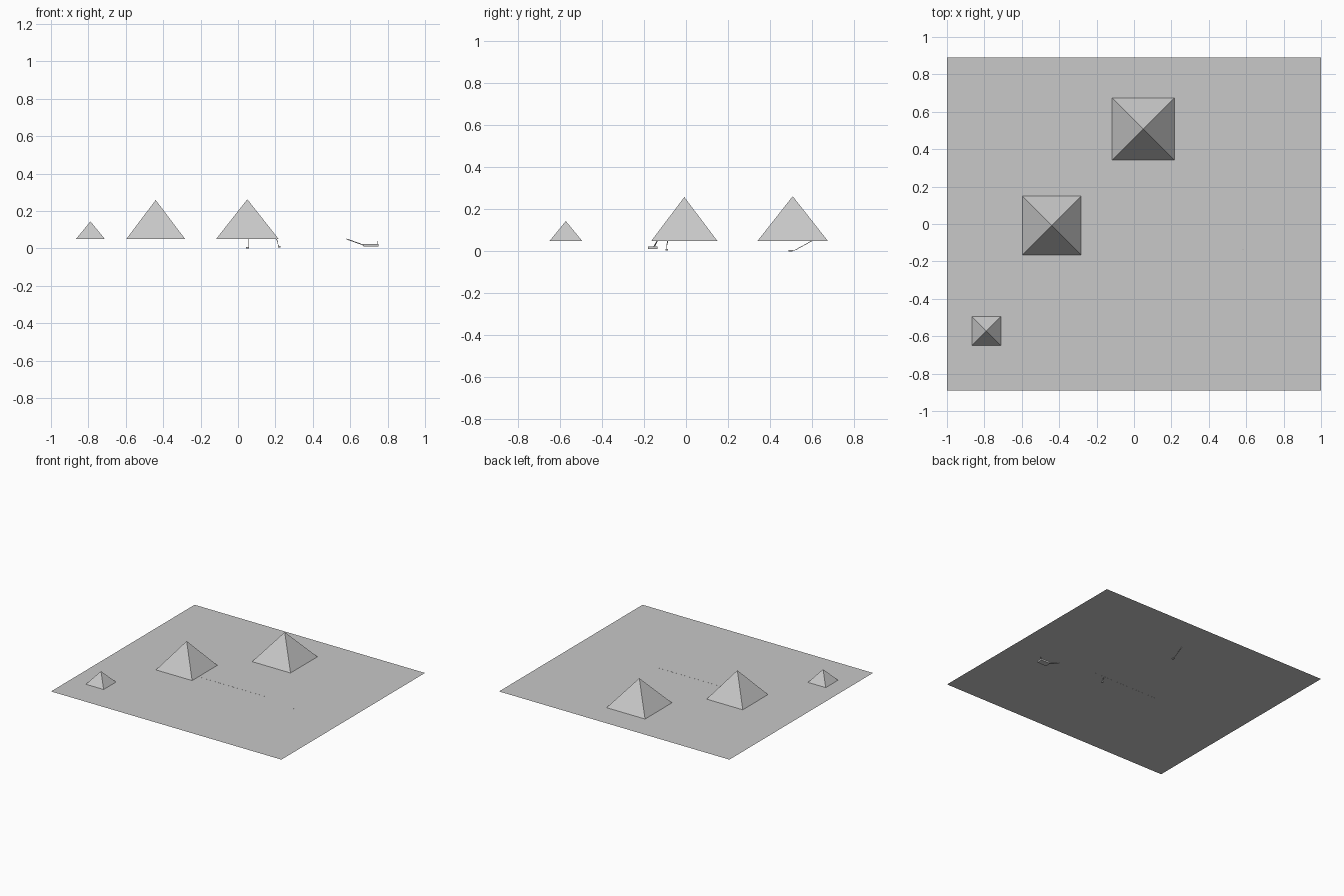
import bpy
import bmesh
from mathutils import Vector

if "Cube" in bpy.data.objects:
    bpy.data.objects.remove(bpy.data.objects["Cube"], do_unlink=True)

GROUND = 0.05

stone = bpy.data.materials.new("pale grey stone")
stone.use_nodes = True
GREY = (0.58, 0.58, 0.58, 1)
stone.diffuse_color = GREY
stone.node_tree.nodes["Principled BSDF"].inputs["Base Color"].default_value = GREY


def finish(name, bm):
    """Turn a bmesh into a named stone object."""
    mesh = bpy.data.meshes.new(name)
    bm.normal_update()
    bm.to_mesh(mesh)
    bm.free()
    mesh.materials.append(stone)
    obj = bpy.data.objects.new(name, mesh)
    bpy.context.collection.objects.link(obj)
    return obj


def box(name, low, high):
    low, high = Vector(low), Vector(high)
    bm = bmesh.new()
    bmesh.ops.create_cube(bm, size=1)
    bmesh.ops.scale(bm, vec=high - low, verts=bm.verts)
    bmesh.ops.translate(bm, vec=(low + high) / 2, verts=bm.verts)
    return finish(name, bm)


def pyramid(name, x, y, half, top):
    bm = bmesh.new()
    base = [bm.verts.new((x + sx * half, y + sy * half, GROUND))
            for sx, sy in ((-1, -1), (1, -1), (1, 1), (-1, 1))]
    peak = bm.verts.new((x, y, top))
    for i in range(4):
        bm.faces.new((base[i], base[(i + 1) % 4], peak))
    return finish(name, bm)


def passage(name, points, width=0.004):
    """Square tunnel made of straight segments through the points."""
    bm = bmesh.new()
    for a, b in zip(points, points[1:]):
        a, b = Vector(a), Vector(b)
        verts = bmesh.ops.create_cube(bm, size=1)["verts"]
        bmesh.ops.scale(bm, vec=(width, width, (b - a).length), verts=verts)
        turn = Vector((0, 0, 1)).rotation_difference(b - a).to_matrix()
        bmesh.ops.rotate(bm, matrix=turn, verts=verts)
        bmesh.ops.translate(bm, vec=(a + b) / 2, verts=verts)
    return finish(name, bm)


# Flat desert sheet
bm = bmesh.new()
bmesh.ops.create_grid(bm, x_segments=1, y_segments=1, size=1)
bmesh.ops.scale(bm, vec=(1, 0.89, 1), verts=bm.verts)
bmesh.ops.translate(bm, vec=(0, 0, GROUND), verts=bm.verts)
finish("ground", bm)

# Three pyramids
pyramid("large_pyramid", 0.05, 0.508, 0.167, 0.262)
pyramid("middle_pyramid", -0.44, -0.008, 0.157, 0.258)
pyramid("small_pyramid", -0.789, -0.572, 0.077, 0.144)

# Thin causeway running away from the middle pyramid
box("causeway", (-0.285, -0.087, GROUND - 0.0005), (0.31, -0.083, GROUND + 0.0005))

# Descending passage and chamber under the large pyramid
passage("descending_passage",
        [(0.055, 0.6, GROUND), (0.055, 0.52, 0.006), (0.055, 0.505, 0.004)], 0.003)
box("lower_chamber", (0.042, 0.488, 0), (0.06, 0.506, 0.007))

# Shaft with a small chamber below the causeway
passage("causeway_shaft",
        [(0.205, -0.087, GROUND), (0.213, -0.09, 0.035), (0.213, -0.092, 0.022),
         (0.22, -0.092, 0.01)], 0.003)
box("shaft_chamber", (0.213, -0.098, 0.004), (0.228, -0.086, 0.012))

# Sloping tunnel, wide chamber and air shaft on the left side
passage("sloping_tunnel", [(0.58, -0.137, GROUND), (0.675, -0.155, 0.016)])
box("wide_chamber", (0.67, -0.182, 0.011), (0.75, -0.135, 0.024))
passage("air_shaft", [(0.748, -0.15, 0.022), (0.748, -0.145, 0.04)], 0.003)
